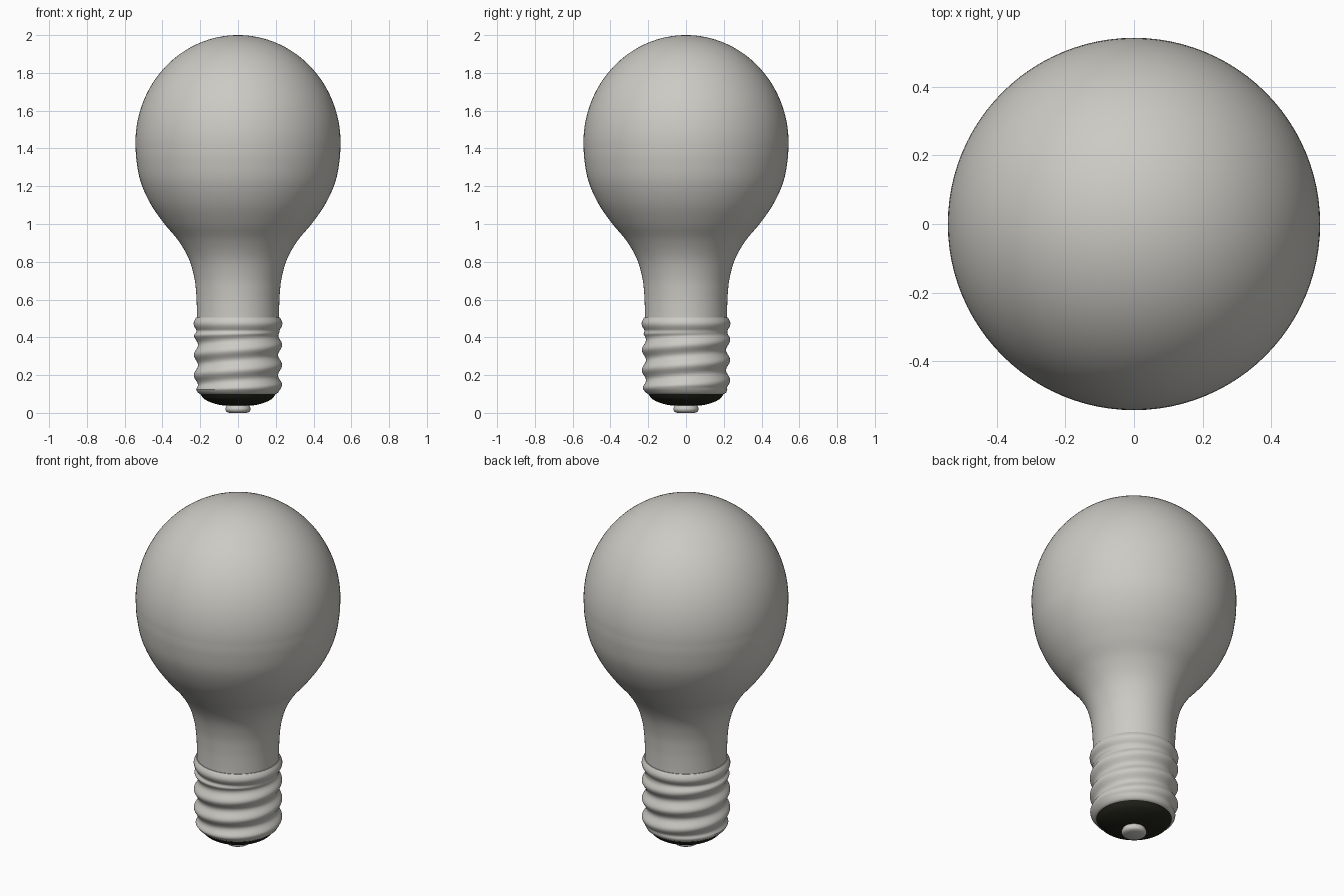
import bpy, math
from mathutils import Vector

if "Cube" in bpy.data.objects:
    bpy.data.objects.remove(bpy.data.objects["Cube"])


def material(name, rgb):
    m = bpy.data.materials.new(name)
    m.diffuse_color = (*rgb, 1)
    m.use_nodes = True
    m.node_tree.nodes["Principled BSDF"].inputs["Base Color"].default_value = m.diffuse_color
    return m


GREY = material("warm_grey", (0.60, 0.59, 0.55))
BLACK = material("insulator_black", (0.016, 0.017, 0.010))


def smooth(points, steps=6):
    """Catmull-Rom curve through (radius, height) points."""
    p = [Vector(q) for q in points]
    p = [2 * p[0] - p[1]] + p + [2 * p[-1] - p[-2]]
    out = []
    for i in range(1, len(p) - 2):
        a, b, c, d = p[i - 1:i + 3]
        for k in range(steps):
            t = k / steps
            out.append(0.5 * (2 * b + (c - a) * t + (2 * a - 5 * b + 4 * c - d) * t ** 2
                              + (3 * b - a - 3 * c + d) * t ** 3))
    return out + [p[-2]]


def lathe(name, profile, mat, segs=96, offset=None, angle=40):
    """Revolve a bottom-to-top profile; offset(angle, z) adds to the radius."""
    verts, faces = [], []
    n = len(profile)
    for r, z in profile:
        for s in range(segs):
            a = 2 * math.pi * s / segs
            q = r + (offset(a, z) if offset else 0)
            verts.append((q * math.cos(a), q * math.sin(a), z))
    for i in range(n - 1):
        for s in range(segs):
            t = (s + 1) % segs
            faces.append((i * segs + s, i * segs + t, (i + 1) * segs + t, (i + 1) * segs + s))
    # close both ends
    faces.append(tuple(reversed(range(segs))))
    faces.append(tuple(range((n - 1) * segs, n * segs)))
    me = bpy.data.meshes.new(name)
    me.from_pydata(verts, [], faces)
    me.materials.append(mat)
    ob = bpy.data.objects.new(name, me)
    bpy.context.collection.objects.link(ob)
    bpy.ops.object.select_all(action='DESELECT')
    ob.select_set(True)
    bpy.context.view_layer.objects.active = ob
    bpy.ops.object.shade_smooth_by_angle(angle=math.radians(angle))
    return ob


# Glass envelope: curved neck, then a half-ellipse dome
R, MID, TOP = 0.543, 1.43, 2.0
neck = smooth([(0.218, 0.46), (0.218, 0.55), (0.221, 0.63), (0.232, 0.72), (0.262, 0.82),
               (0.318, 0.915), (0.393, 1.005), (0.465, 1.11), (0.516, 1.225),
               (0.538, 1.34), (R, MID)])
dome = []
for k in range(1, 33):
    a = math.pi / 2 * k / 32
    dome.append((max(R * math.cos(a), 0.002), MID + (TOP - MID) * math.sin(a)))
lathe("glass_bulb", neck + dome, GREY)

# Screw shell: helical thread fading out below a plain collar bead
PITCH = 0.107


def fade(z, lo, hi):
    t = min(max((z - lo) / (hi - lo), 0), 1)
    return t * t * (3 - 2 * t)


def thread(a, z):
    env = fade(z, 0.105, 0.15) * (1 - fade(z, 0.405, 0.435))
    helix = 0.011 * math.cos(2 * math.pi * (z - 0.467) / PITCH - a) * env
    bead = 0.012 * math.cos(math.pi * (z - 0.473) / 0.06) if abs(z - 0.473) < 0.055 else -0.011
    return helix + bead * fade(z, 0.415, 0.445)


shell = [(0.196, 0.099), (0.205, 0.102), (0.213, 0.108), (0.219, 0.118)]
shell += [(0.223, 0.125 + 0.005 * i) for i in range(77)]
lathe("screw_shell", shell, GREY, offset=thread)

# Black insulator dish under the shell
lathe("insulator", smooth([(0.06, 0.038), (0.10, 0.043), (0.145, 0.056), (0.18, 0.075),
                           (0.200, 0.100)], 4), BLACK, 64)

# Rounded contact button
lathe("contact_button", smooth([(0.045, 0.0), (0.060, 0.006), (0.067, 0.018),
                                (0.063, 0.032), (0.055, 0.045)], 4), GREY, 48, angle=60)
